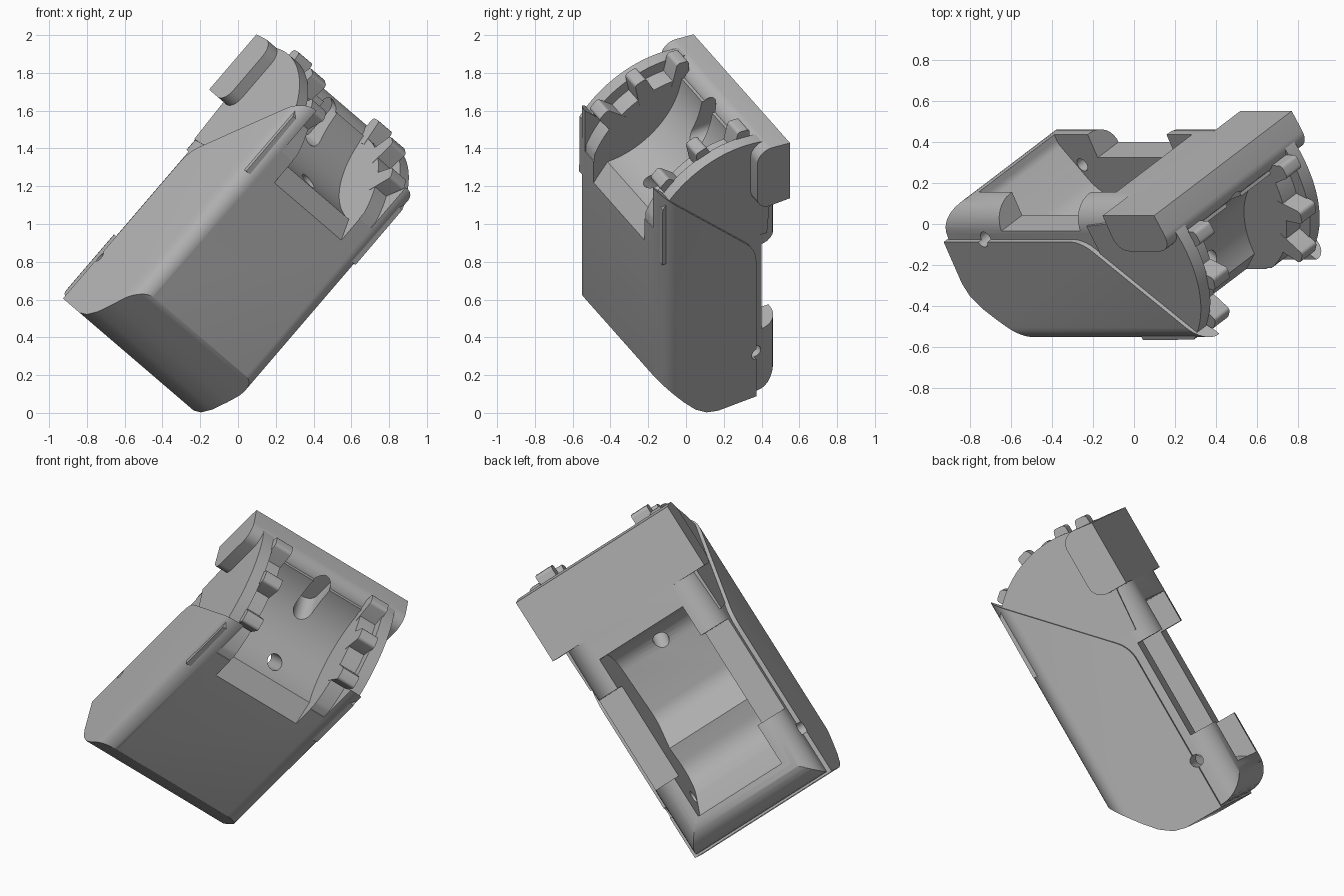
import bpy, bmesh, math
from mathutils import Matrix, Vector

cube = bpy.data.objects.get("Cube")
if cube:
    bpy.data.objects.remove(cube, do_unlink=True)

# One plain grey plastic
grey = bpy.data.materials.new("grey plastic")
grey.use_nodes = True
colour = (0.45, 0.45, 0.45, 1)
grey.diffuse_color = colour
grey.node_tree.nodes["Principled BSDF"].inputs["Base Color"].default_value = colour

# Tilted pose: local x = width, y = back, z = length
tilt, roll = math.radians(40.6), math.radians(30)
up = Vector((math.sin(tilt), 0, math.cos(tilt)))
side = Vector((math.cos(tilt) * math.cos(roll), math.sin(roll), -math.sin(tilt) * math.cos(roll)))
back = up.cross(side)
POSE = Matrix((side, back, up)).transposed().to_4x4() @ Matrix.Translation((-0.535, 0, 0))


def arc(cx, cy, r, start, end, n=32):
    return [(cx + r * math.cos(math.radians(start + (end - start) * i / n)),
             cy + r * math.sin(math.radians(start + (end - start) * i / n))) for i in range(n + 1)]


def rounded(points, steps=8):
    """Polygon whose (a, b, radius) corners are filleted."""
    out = []
    for i, (a, b, r) in enumerate(points):
        p = Vector((a, b))
        if r == 0:
            out.append((a, b))
            continue
        d0 = (Vector(points[i - 1][:2]) - p).normalized()
        d1 = (Vector(points[(i + 1) % len(points)][:2]) - p).normalized()
        half = d0.angle(d1) / 2
        centre = p + (d0 + d1).normalized() * (r / math.sin(half))
        s = p + d0 * (r / math.tan(half)) - centre
        e = p + d1 * (r / math.tan(half)) - centre
        for k in range(steps + 1):
            v = s.slerp(e, k / steps)
            out.append(tuple(centre + v.normalized() * r))
    return out


def prism(name, points, axis, lo, hi):
    """Extrude a 2D outline along a local axis."""
    place = {"x": lambda a, b, t: (t, a, b),
             "y": lambda a, b, t: (a, t, b),
             "z": lambda a, b, t: (a, b, t)}[axis]
    bm = bmesh.new()
    ends = [[bm.verts.new(place(a, b, t)) for a, b in points] for t in (lo, hi)]
    bm.faces.new(ends[0])
    bm.faces.new(ends[1][::-1])
    n = len(points)
    for i in range(n):
        j = (i + 1) % n
        bm.faces.new((ends[0][i], ends[0][j], ends[1][j], ends[1][i]))
    bmesh.ops.recalc_face_normals(bm, faces=bm.faces)
    mesh = bpy.data.meshes.new(name)
    bm.to_mesh(mesh)
    bm.free()
    obj = bpy.data.objects.new(name, mesh)
    bpy.context.collection.objects.link(obj)
    obj.matrix_world = POSE
    mesh.materials.append(grey)
    return obj


parts, cutters = [], []


def cutter(*args):
    obj = prism(*args)
    obj.hide_render = True
    cutters.append(obj)
    return obj


def part(*args):
    obj = prism(*args)
    parts.append(obj)
    return obj


def boolean(obj, *others, operation="DIFFERENCE"):
    for other in others:
        mod = obj.modifiers.new(other.name, "BOOLEAN")
        mod.operation, mod.solver, mod.object = operation, "EXACT", other


# Cutting shapes
bowl = cutter("bowl_cutter", arc(0, 1.6, 0.44, 0, -92) + [(-0.1, 1.05), (-0.3, 0.77), (-0.3, 2), (0.44, 2)],
              "x", -0.27, 0.27)
bay = cutter("bay_cutter", rounded([(0.8, 0.04, 0), (0.6, 0.04, 0.08), (0.27, 0.22, 0.18), (0.33, 0.45, 0),
                                    (0.22, 0.62, 0.15), (0.3, 1.07, 0.15), (0.8, 1.07, 0)]), "x", -0.28, 0.28)
pin = cutter("pin_cutter", arc(0.48, 0.15, 0.035, 0, 345, 23), "x", -0.7, 0.7)
clearance = cutter("clearance_cutter", [(-0.3, 1.2), (0.45, 1.2), (0.45, 2), (-0.3, 2)], "x", -0.36, 0.36)
slot = cutter("slot_cutter", arc(0, 1.53, 0.055, 0, 180, 12) + arc(0, 1.38, 0.055, 180, 360, 12),
              "y", 0.25, 0.52)
hole = cutter("hole_cutter", arc(0, 0, 0.045, 0, 345, 23), "z", -0.28, 0.3)
hole.matrix_world = POSE @ Matrix.Translation((0, 0.23, 1.05)) @ Matrix.Rotation(math.radians(45), 4, "X")

# Outer shell: soft front corners limited by its side profile
shell = part("outer_shell", rounded([(-0.46, -0.1, 0.09), (0.46, -0.1, 0.09), (0.46, 0.6, 0), (-0.46, 0.6, 0)]),
             "z", -0.3, 1.6)
shell_outline = cutter("shell_outline", [(-0.2, 0.3), (-0.2, 1.59)] +
                       rounded([(0.36, 1.0, 0), (0.473, 0.88, 0.2), (0.473, 0.6, 0)]) +
                       [(0.473, -0.143), (0.24, -0.143), (0.17, -0.125), (0.1, -0.075), (0.03, 0.005),
                        (-0.1, 0.175)], "x", -0.6, 0.6)
boolean(shell, shell_outline, operation="INTERSECT")
boolean(shell, clearance, bowl, bay, pin, hole)

# Inner frame: rounded section limited by its side profile
frame = part("inner_frame", rounded([(-0.435, 0, 0), (0.435, 0, 0), (0.435, 0.65, 0.14), (-0.435, 0.65, 0.14)]),
             "z", -0.3, 1.5)
outline = cutter("frame_outline", rounded([
    (-0.05, 0.25, 0), (0.24, -0.13, 0), (0.65, -0.13, 0.17), (0.65, 0.29, 0), (0.52, 0.29, 0), (0.52, 0.88, 0),
    (0.7, 0.88, 0), (0.7, 1.25, 0), (0.4, 1.3, 0), (-0.05, 1.2, 0)]), "x", -0.6, 0.6)
boolean(frame, outline, operation="INTERSECT")
boolean(frame, bowl, bay, pin, hole)

# Back bar with ears past both sides
bar = part("back_bar", rounded([(0.65, 1.2, 0), (0.65, 1.585, 0), (0.45, 1.61, 0.08), (0.45, 1.2, 0.08)]),
           "x", -0.51, 0.51)
boolean(bar, slot)

# Drum under the gear teeth
drum = part("gear_drum", arc(0.38, 1.03, 0.52, 70, 156) + [(-0.095, 1.0), (0.5, 0.95)], "x", -0.38, 0.38)
boolean(drum, bowl, bay, slot, hole)

# Side flanges and gear teeth, mirrored
for label, s in (("left", 1), ("right", -1)):
    part(label + "_flange", arc(0.38, 1.03, 0.585, 68, 143) + [(-0.09, 1.0), (0.55, 0.95)],
         "x", s * 0.37, s * 0.44)
    for n, angle in enumerate((84, 108, 132)):
        c, d = math.cos(math.radians(angle)), math.sin(math.radians(angle))
        shape = [(0.48, -0.055, 0), (0.63, -0.035, 0.02), (0.63, 0.035, 0.02), (0.48, 0.055, 0)]
        part(label + "_tooth_" + str(n + 1),
             rounded([(0.38 + r * c - t * d, 1.03 + r * d + t * c, f) for r, t, f in shape], 4),
             "x", s * 0.268, s * 0.375)

# Bake the cuts, drop the cutters, shade
bpy.context.view_layer.update()
graph = bpy.context.evaluated_depsgraph_get()
baked = [bpy.data.meshes.new_from_object(p.evaluated_get(graph)) for p in parts]
for p, mesh in zip(parts, baked):
    p.modifiers.clear()
    p.data = mesh
    mesh.materials.clear()
    mesh.materials.append(grey)
for c in cutters:
    bpy.data.objects.remove(c, do_unlink=True)
for p in parts:
    bpy.ops.object.select_all(action="DESELECT")
    p.select_set(True)
    bpy.context.view_layer.objects.active = p
    bpy.ops.object.shade_smooth_by_angle(angle=math.radians(30))
